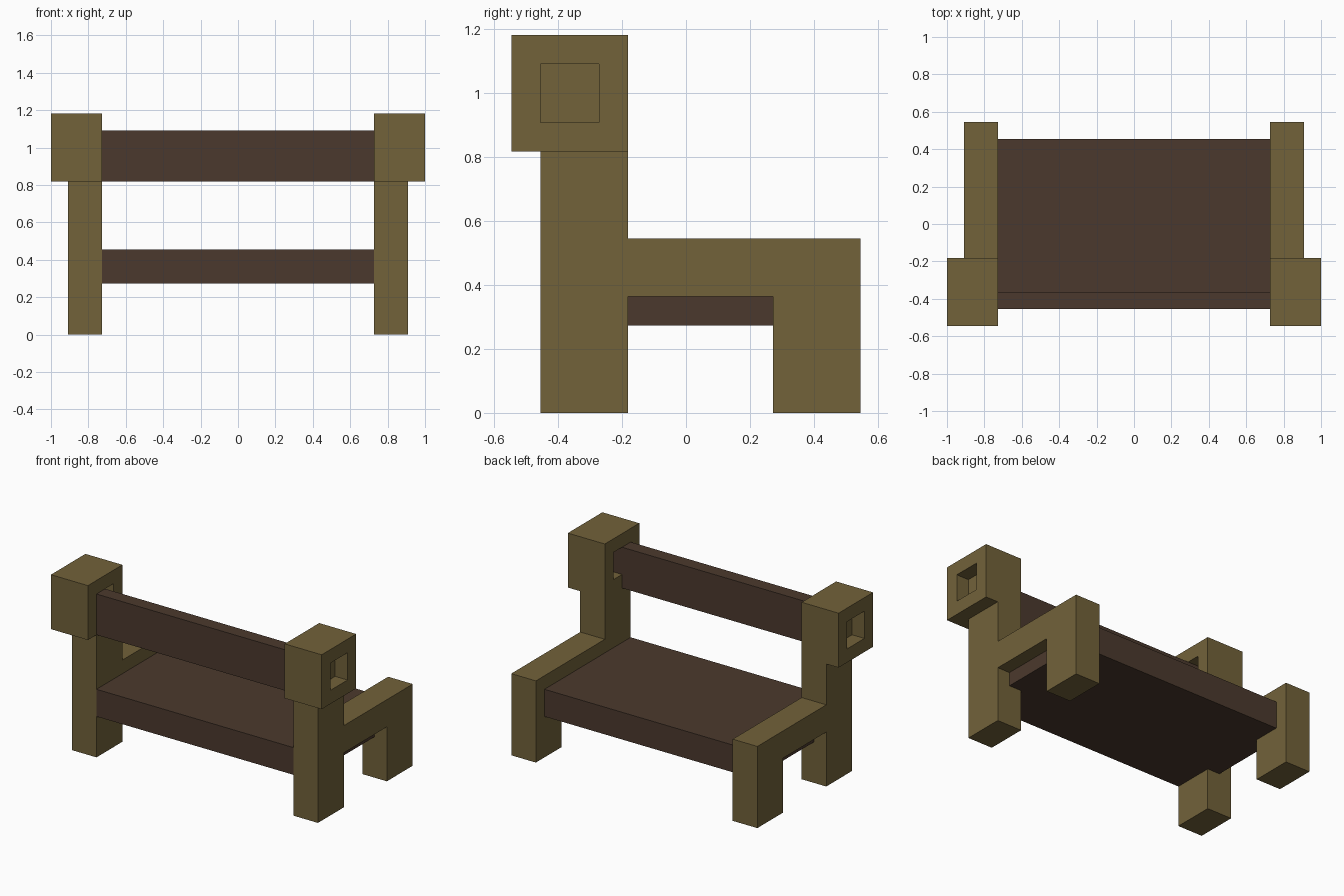
import bpy, bmesh
from mathutils import Vector

cube = bpy.data.objects.get("Cube")
if cube:
    bpy.data.objects.remove(cube, do_unlink=True)

U = 1 / 11  # grid unit: the bench is 22 units long


def make_material(name, rgb):
    lin = [((c / 255 + 0.055) / 1.055) ** 2.4 for c in rgb] + [1]
    mat = bpy.data.materials.new(name)
    mat.use_nodes = True
    mat.diffuse_color = lin
    bsdf = next(n for n in mat.node_tree.nodes if n.type == 'BSDF_PRINCIPLED')
    bsdf.inputs["Base Color"].default_value = lin
    return mat


olive = make_material("olive wood", (114, 98, 58))
brown = make_material("dark brown wood", (75, 57, 45))


def finish(name, bm, mat):
    bmesh.ops.recalc_face_normals(bm, faces=bm.faces)
    bmesh.ops.scale(bm, vec=(U, U, U), verts=bm.verts)
    mesh = bpy.data.meshes.new(name)
    bm.to_mesh(mesh)
    bm.free()
    mesh.materials.append(mat)
    obj = bpy.data.objects.new(name, mesh)
    bpy.context.collection.objects.link(obj)
    return obj


def prism(points, offset):
    """Extrude a closed outline of 3D points along an offset."""
    bm = bmesh.new()
    face = bm.faces.new([bm.verts.new(p) for p in points])
    ext = bmesh.ops.extrude_face_region(bm, geom=[face], use_keep_orig=True)
    verts = [g for g in ext["geom"] if isinstance(g, bmesh.types.BMVert)]
    bmesh.ops.translate(bm, vec=offset, verts=verts)
    return bm


def box(x0, x1, y0, y1, z0, z1):
    return prism([(x0, y0, z0), (x1, y0, z0), (x1, y1, z0), (x0, y1, z0)],
                 (0, 0, z1 - z0))


# Side frame outline (y, z): tall post, armrest and short leg
FRAME = [(-5, 0), (-2, 0), (-2, 4), (3, 4), (3, 0),
         (6, 0), (6, 6), (-2, 6), (-2, 9), (-5, 9)]

for side, s in (("left", 1), ("right", -1)):
    finish(side + "_side_frame",
           prism([(8 * s, y, z) for y, z in FRAME], (2 * s, 0, 0)), olive)

    # Post head with a square socket sunk into its inner and outer faces
    bm = box(*sorted((8 * s, 11 * s)), -6, -2, 9, 13)
    bmesh.ops.recalc_face_normals(bm, faces=bm.faces)
    bm.normal_update()
    ends = [f for f in bm.faces if abs(f.normal.x) > 0.9]
    bmesh.ops.inset_individual(bm, faces=ends, thickness=1, use_even_offset=True)
    bmesh.ops.inset_individual(bm, faces=ends, thickness=0, depth=-1)
    finish(side + "_post_head", bm, olive)

# Seat slab, notched at the posts and tucked under the armrests
SEAT = [(-8, -5), (8, -5), (8, -2), (9, -2), (9, 5), (-9, 5), (-9, -2), (-8, -2)]
finish("seat", prism([(x, y, 3) for x, y in SEAT], (0, 0, 2)), brown)

# Backrest board, its ends resting in the inner sockets
finish("backrest", box(-9, 9, -5, -4, 9, 12), brown)
